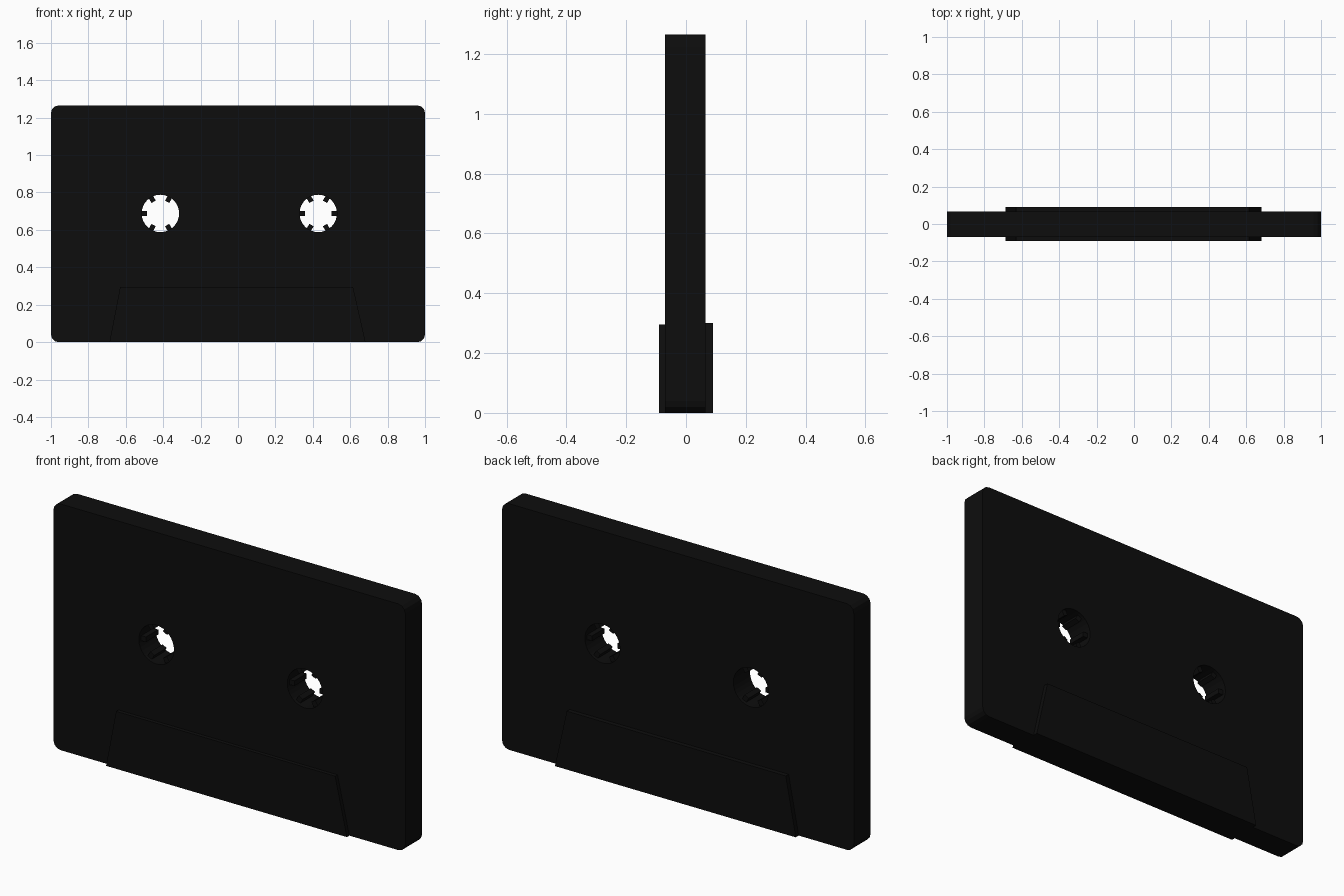
import bpy, bmesh, math
from mathutils import Matrix, Vector

old = bpy.data.objects.get("Cube")
if old:
    bpy.data.objects.remove(old, do_unlink=True)

black = bpy.data.materials.new("matte_black")
black.use_nodes = True
black.diffuse_color = (0.004, 0.004, 0.004, 1)
bsdf = next(n for n in black.node_tree.nodes if n.type == 'BSDF_PRINCIPLED')
bsdf.inputs["Base Color"].default_value = (0.004, 0.004, 0.004, 1)


def prism(name, outline, y0, y1):
    """Extrude an x-z outline along y."""
    bm = bmesh.new()
    face = bm.faces.new([bm.verts.new((x, y0, z)) for x, z in outline])
    ext = bmesh.ops.extrude_face_region(bm, geom=[face])
    verts = [g for g in ext["geom"] if isinstance(g, bmesh.types.BMVert)]
    bmesh.ops.translate(bm, verts=verts, vec=(0, y1 - y0, 0))
    bmesh.ops.recalc_face_normals(bm, faces=bm.faces)
    me = bpy.data.meshes.new(name)
    bm.to_mesh(me)
    bm.free()
    me.materials.append(black)
    ob = bpy.data.objects.new(name, me)
    bpy.context.collection.objects.link(ob)
    return ob


def circle(cx, cz, r, n):
    return [(cx + r * math.cos(2 * math.pi * i / n),
             cz + r * math.sin(2 * math.pi * i / n)) for i in range(n)]


# Shell outline with small rounded corners
W, H, R = 1.0, 1.265, 0.04
outline = []
for cx, cz, start in ((W - R, H - R, 0), (-W + R, H - R, 90),
                      (-W + R, R, 180), (W - R, R, 270)):
    for k in range(4):
        a = math.radians(start + 30 * k)
        outline.append((cx + R * math.cos(a), cz + R * math.sin(a)))
shell = prism("cassette_shell", outline, -0.07, 0.066)

# Spool holes: centre x and the angles of the drive teeth
HOLE_Z, HOLE_R = 0.688, 0.1
spools = {"right": (-0.415, (60, 120, 180, 240, 300)),
          "left": (0.429, (0, 60, 120, 180, 240, 300))}

for side, (cx, angles) in spools.items():
    cutter = prism(side + "_hole_cutter", circle(cx, HOLE_Z, HOLE_R, 32), -0.2, 0.2)
    cutter.hide_render = True
    cutter.hide_viewport = True
    cut = shell.modifiers.new(side + "_hole", 'BOOLEAN')
    cut.operation = 'DIFFERENCE'
    cut.solver = 'EXACT'
    cut.object = cutter

    # Drive teeth pointing to the hole centre, set slightly inside the shell
    bm = bmesh.new()
    for a in angles:
        m = (Matrix.Translation(Vector((cx, 0, HOLE_Z)))
             @ Matrix.Rotation(-math.radians(a), 4, 'Y')
             @ Matrix.Translation(Vector((0.09, -0.002, 0)))
             @ Matrix.Diagonal((0.036, 0.1, 0.026, 1)))
        bmesh.ops.create_cube(bm, size=1, matrix=m)
    me = bpy.data.meshes.new(side + "_spool_teeth")
    bm.to_mesh(me)
    bm.free()
    me.materials.append(black)
    bpy.context.collection.objects.link(bpy.data.objects.new(me.name, me))

# Raised trapezoid panels along the lower edge, front and back
for name, y0, y1, top in (("front_head_panel", -0.09, -0.06, 0.295),
                          ("back_head_panel", 0.056, 0.09, 0.3)):
    prism(name, [(-0.687, 0), (0.682, 0), (0.615, top), (-0.63, top)], y0, y1)
